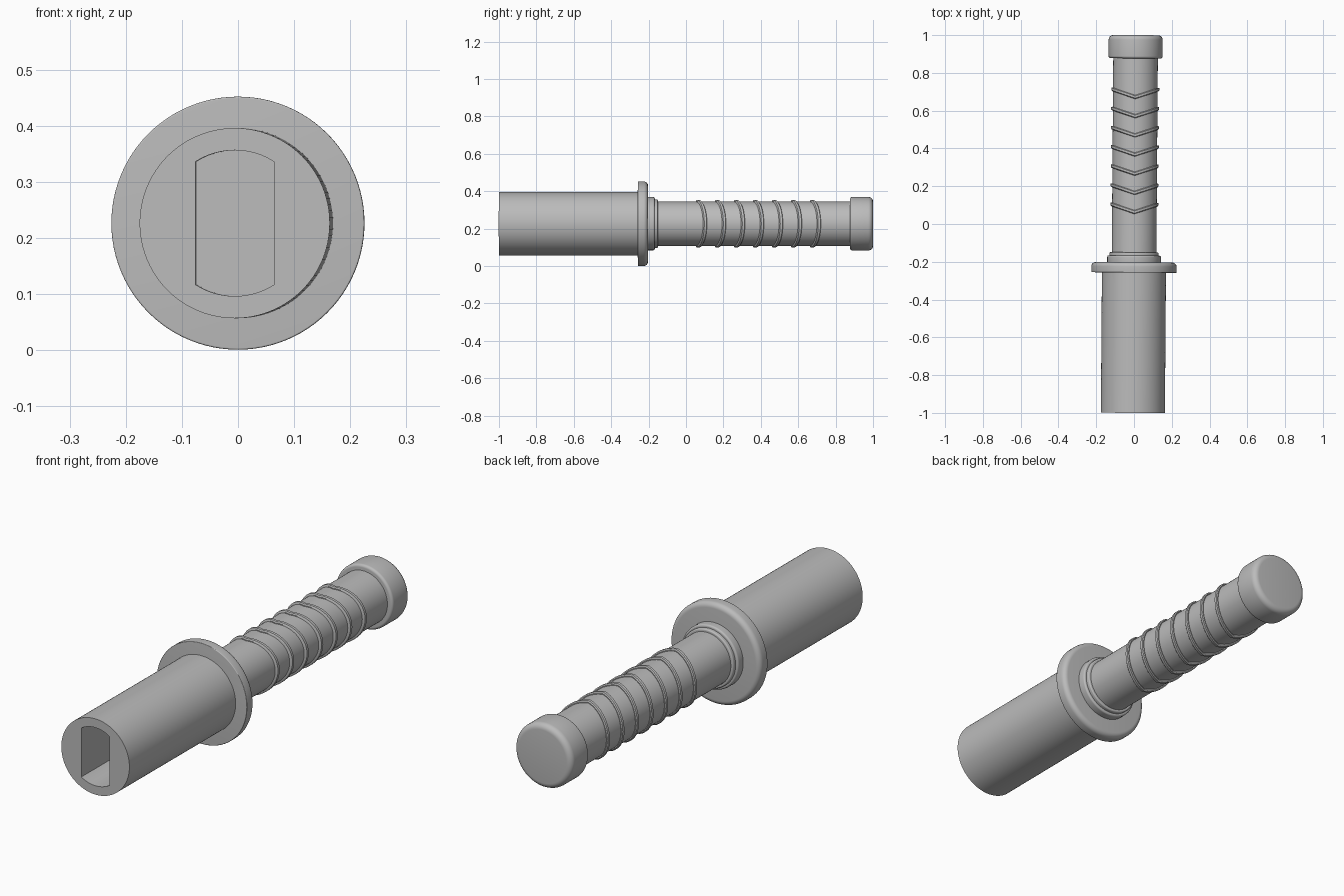
import bpy
import bmesh
from math import sin, cos, pi, radians, asin

cube = bpy.data.objects.get("Cube")
if cube:
    bpy.data.objects.remove(cube)

AXIS_Z = 0.2265      # height of the long axis
TILT = 0.0075        # slight yaw of the whole piece
SEGMENTS = 96

grey = bpy.data.materials.new("plain grey")
grey.use_nodes = True
grey.diffuse_color = (0.5, 0.5, 0.5, 1)
bsdf = grey.node_tree.nodes["Principled BSDF"]
bsdf.inputs["Base Color"].default_value = (0.5, 0.5, 0.5, 1)
bsdf.inputs["Roughness"].default_value = 0.6


def make_object(name, bm):
    bmesh.ops.remove_doubles(bm, verts=bm.verts, dist=1e-5)
    bmesh.ops.recalc_face_normals(bm, faces=bm.faces)
    mesh = bpy.data.meshes.new(name)
    bm.to_mesh(mesh)
    bm.free()
    mesh.materials.append(grey)
    obj = bpy.data.objects.new(name, mesh)
    bpy.context.collection.objects.link(obj)
    obj.location = (TILT * 0.22, 0, AXIS_Z)
    obj.rotation_euler.z = -TILT
    return obj


def smooth(obj, angle=35):
    bpy.ops.object.select_all(action="DESELECT")
    obj.select_set(True)
    bpy.context.view_layer.objects.active = obj
    bpy.ops.object.shade_smooth_by_angle(angle=radians(angle))


def lathe(name, profile, chevron=0.0, closed=False):
    """Turn a (y, radius) profile about y; chevron pushes the sides back."""
    bm = bmesh.new()
    rings = []
    for i in range(SEGMENTS):
        a = 2 * pi * i / SEGMENTS
        rings.append([bm.verts.new((r * cos(a), y + chevron * abs(r * cos(a)), r * sin(a)))
                      for y, r in profile])
    count = len(profile)
    for i in range(SEGMENTS):
        here, there = rings[i], rings[(i + 1) % SEGMENTS]
        for j in range(count if closed else count - 1):
            k = (j + 1) % count
            bm.faces.new((here[j], here[k], there[k], there[j]))
    obj = make_object(name, bm)
    smooth(obj)
    return obj


def rounded(y0, y1, r, front, back, steps=6):
    """Profile of a solid disc with rounded front and back rims."""
    pts = [(y0, 0)]
    for size, end, side in ((front, y0, 0), (back, y1, 1)):
        for i in range(steps + 1):
            a = pi / 2 * i / steps
            if side == 0:
                pts.append((end + size * (1 - cos(a)), r - size * (1 - sin(a))))
            else:
                pts.append((end - size * (1 - sin(a)), r - size * (1 - cos(a))))
    return pts + [(y1, 0)]


# Sleeve with a flat-sided socket in its front end
sleeve = lathe("sleeve", [(-1, 0), (-1, 0.1695), (-0.25, 0.1695), (-0.25, 0)])

half_width, slot_r = 0.07, 0.13
corner = asin(half_width / slot_r)
arc = [corner * (1 - 2 * i / 12) for i in range(13)]
outline = [(slot_r * sin(a), slot_r * cos(a)) for a in arc]
outline += [(-x, -z) for x, z in outline]
bm = bmesh.new()
face = bm.faces.new([bm.verts.new((x, -1.1, z)) for x, z in outline])
pushed = bmesh.ops.extrude_face_region(bm, geom=[face])["geom"]
bmesh.ops.translate(bm, vec=(0, 0.4, 0),
                    verts=[v for v in pushed if isinstance(v, bmesh.types.BMVert)])
cutter = make_object("socket_cutter", bm)
cutter.hide_render = True
cut = sleeve.modifiers.new("socket", "BOOLEAN")
cut.operation = "DIFFERENCE"
cut.solver = "EXACT"
cut.object = cutter
bpy.context.view_layer.objects.active = sleeve
bpy.ops.object.modifier_apply(modifier=cut.name)
bpy.data.objects.remove(cutter)
smooth(sleeve)

# Guard and the stepped collar behind it
lathe("guard", rounded(-0.257, -0.203, 0.2255, 0.003, 0.022))
lathe("collar", rounded(-0.21, -0.167, 0.142, 0.003, 0.008))
lathe("collar_step", rounded(-0.18, -0.15, 0.13, 0.003, 0.006))

# Grip and end cap
lathe("grip", [(-0.2, 0), (-0.2, 0.118), (0.9, 0.118), (0.9, 0)])
lathe("end_cap", rounded(0.877, 1.0, 0.143, 0.012, 0.025))

# Seven raised chevron ribs along the grip
for n in range(7):
    y = 0.063 + 0.1015 * n
    bump = [(y - 0.010, 0.112), (y - 0.010, 0.122), (y - 0.006, 0.127),
            (y + 0.006, 0.127), (y + 0.010, 0.122), (y + 0.010, 0.112)]
    lathe("grip_rib_%d" % (n + 1), bump, chevron=0.33, closed=True)
